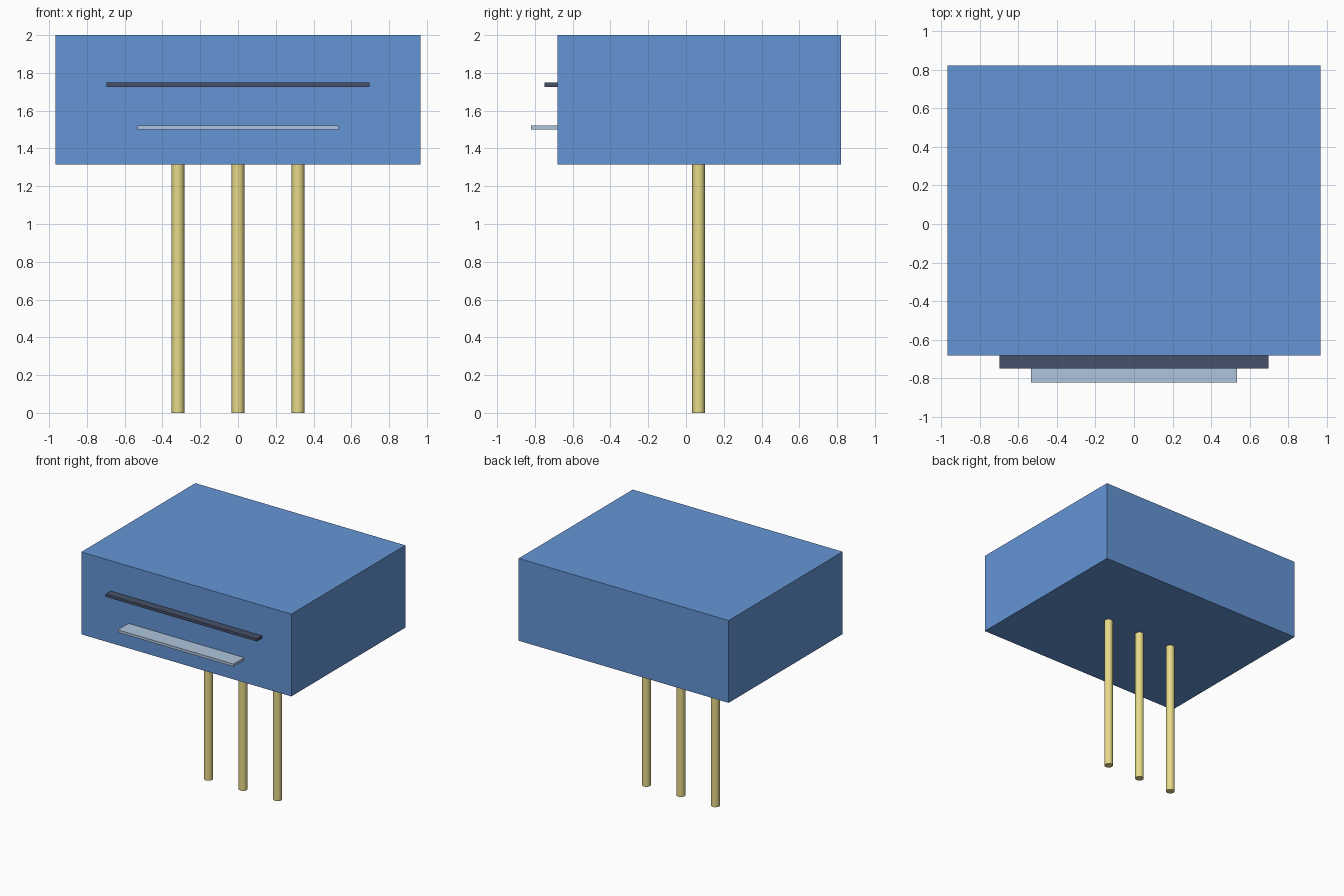
import bpy
import math

if "Cube" in bpy.data.objects:
    bpy.data.objects.remove(bpy.data.objects["Cube"])


def material(name, rgb):
    m = bpy.data.materials.new(name)
    m.diffuse_color = (*rgb, 1)
    m.use_nodes = True
    m.node_tree.nodes["Principled BSDF"].inputs["Base Color"].default_value = m.diffuse_color
    return m


blue = material("blue", (0.13, 0.30, 0.67))
dark = material("dark_slate", (0.06, 0.08, 0.14))
pale = material("pale_blue", (0.43, 0.56, 0.72))
gold = material("gold", (0.80, 0.70, 0.25))


def box(name, lo, hi, mat):
    centre = [(a + b) / 2 for a, b in zip(lo, hi)]
    bpy.ops.mesh.primitive_cube_add(size=1, location=centre)
    ob = bpy.context.object
    ob.name = name
    ob.scale = [b - a for a, b in zip(lo, hi)]
    bpy.ops.object.transform_apply(location=False, rotation=False, scale=True)
    ob.data.materials.append(mat)


# Main housing
FRONT = -0.68
box("housing", (-0.967, FRONT, 1.315), (0.967, 0.82, 2.0), blue)

# Two thin ledges on the front face
box("upper_ledge", (-0.697, -0.748, 1.726), (0.697, FRONT, 1.748), dark)
box("lower_ledge", (-0.533, -0.82, 1.50), (0.533, FRONT, 1.522), pale)

# Row of three pins below the housing
for name, x in (("left_pin", -0.318), ("middle_pin", 0), ("right_pin", 0.318)):
    bpy.ops.mesh.primitive_cylinder_add(vertices=12, radius=0.034, depth=1.315,
                                        location=(x, 0.067, 1.315 / 2))
    pin = bpy.context.object
    pin.name = name
    pin.data.materials.append(gold)
    bpy.ops.object.shade_smooth_by_angle(angle=math.radians(40))
